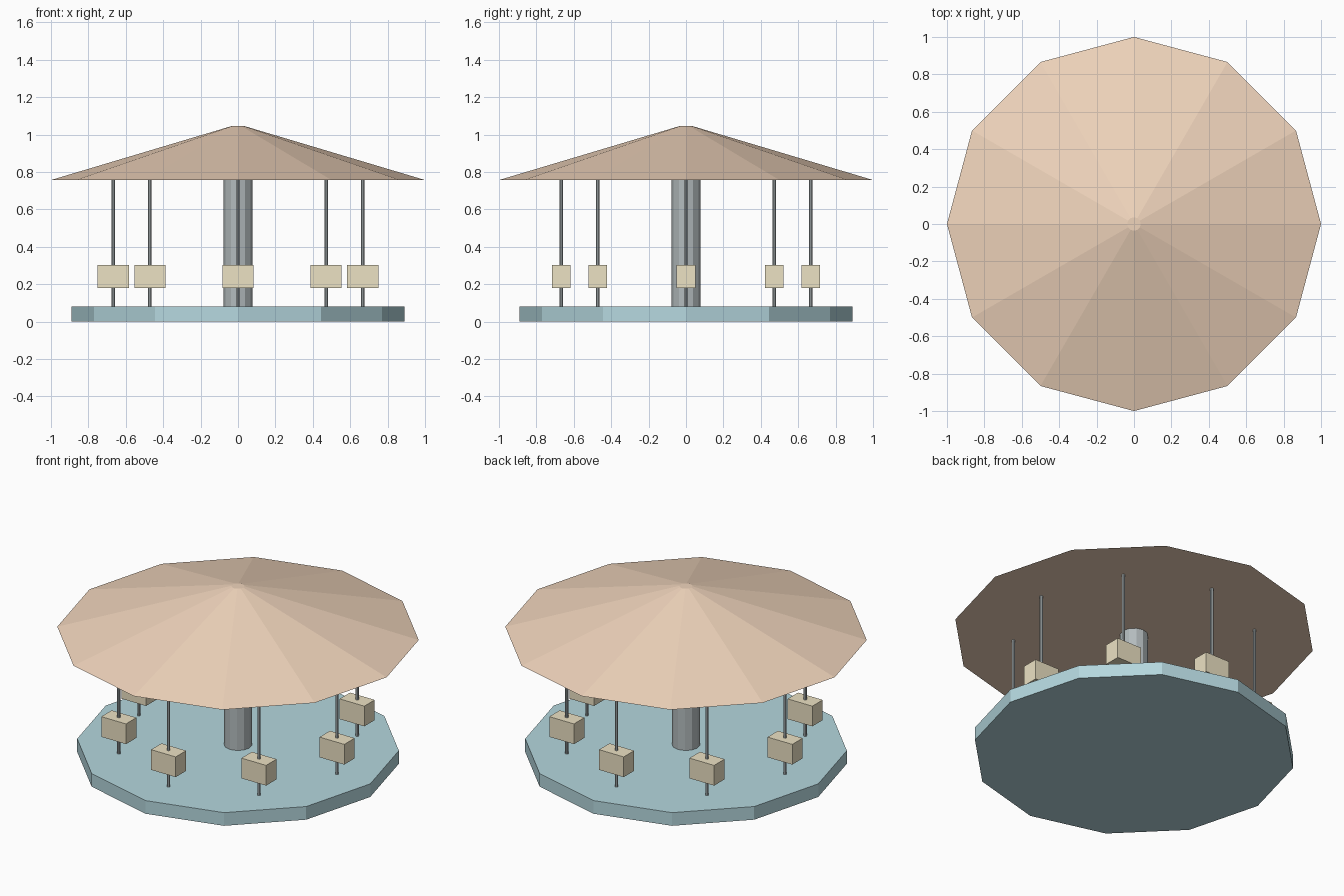
import bpy, bmesh, math
from mathutils import Matrix

if "Cube" in bpy.data.objects:
    bpy.data.objects.remove(bpy.data.objects["Cube"])


def material(name, color):
    mat = bpy.data.materials.new(name)
    mat.diffuse_color = (*color, 1)
    mat.use_nodes = True
    mat.node_tree.nodes["Principled BSDF"].inputs["Base Color"].default_value = mat.diffuse_color
    return mat


def add_object(name, bm, loc, mat):
    bmesh.ops.recalc_face_normals(bm, faces=bm.faces)
    mesh = bpy.data.meshes.new(name)
    bm.to_mesh(mesh)
    bm.free()
    obj = bpy.data.objects.new(name, mesh)
    obj.location = loc
    mesh.materials.append(mat)
    bpy.context.collection.objects.link(obj)
    return obj


def frustum(name, r_bottom, r_top, z0, z1, sides, mat, x=0, y=0):
    bm = bmesh.new()
    bmesh.ops.create_cone(bm, cap_ends=True, segments=sides,
                          radius1=r_bottom, radius2=r_top, depth=z1 - z0)
    return add_object(name, bm, (x, y, (z0 + z1) / 2), mat)


def box(name, size, loc, mat):
    bm = bmesh.new()
    bmesh.ops.create_cube(bm, size=1, matrix=Matrix.Diagonal((*size, 1)))
    return add_object(name, bm, loc, mat)


teal = material("teal", (0.46, 0.68, 0.73))
steel = material("steel", (0.45, 0.50, 0.51))
orange = material("orange", (0.87, 0.66, 0.50))
sand = material("sand", (0.84, 0.76, 0.55))

FLOOR, EAVES, PEAK = 0.08, 0.757, 1.045

# Platform, centre column and canopy
frustum("platform", 0.89, 0.89, 0, FLOOR, 12, teal)
frustum("center_column", 0.077, 0.077, FLOOR, EAVES, 12, steel)
frustum("canopy", 1.0, 0.036, EAVES, PEAK, 12, orange)

# Ring of eight poles, each carrying an axis-aligned seat block
for i in range(8):
    a = math.tau * i / 8
    x, y = 0.667 * math.cos(a), 0.667 * math.sin(a)
    frustum(f"pole_{i + 1}", 0.009, 0.009, FLOOR, EAVES, 8, steel, x, y)
    box(f"seat_{i + 1}", (0.166, 0.10, 0.123), (x, y, 0.24), sand)
